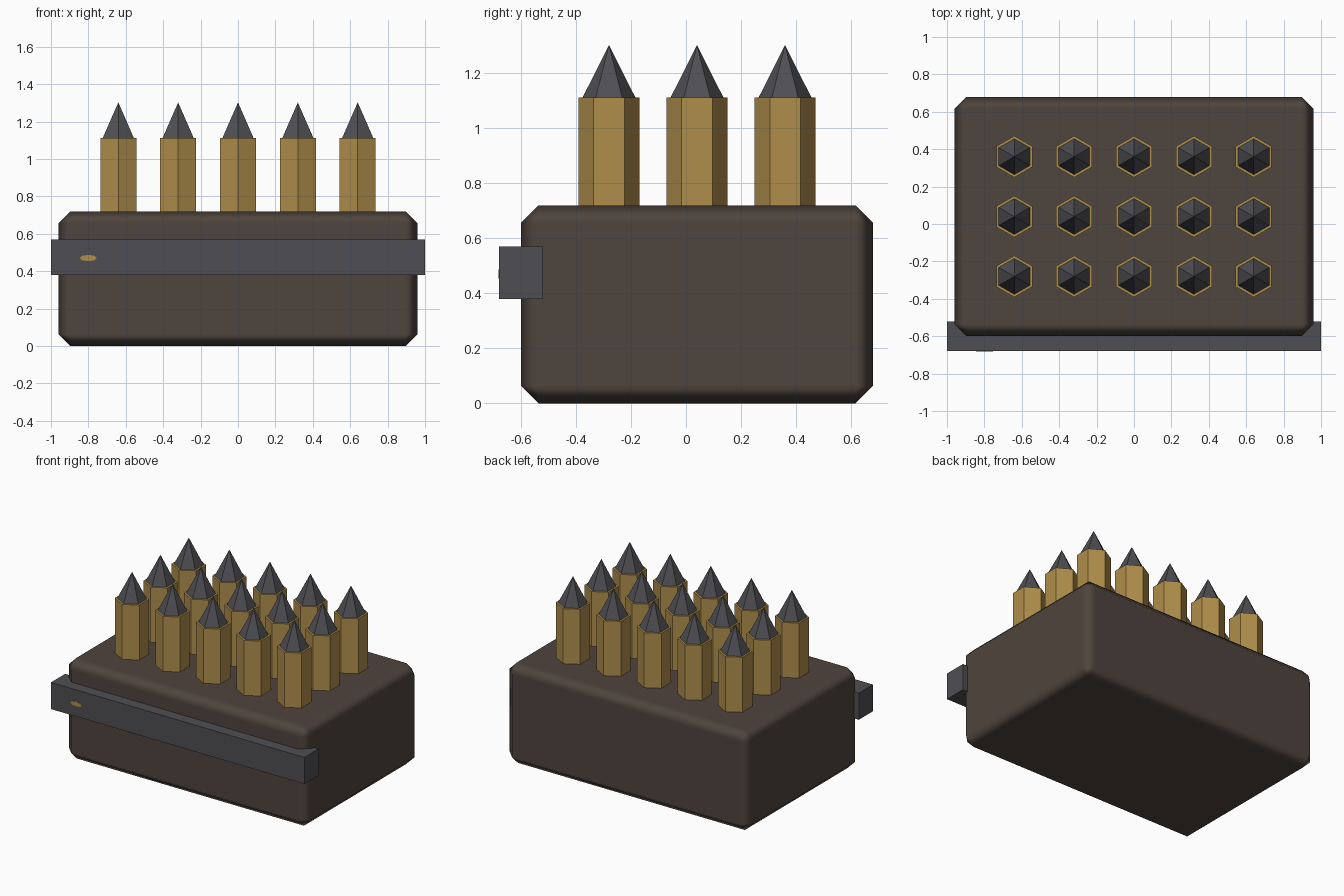
import bpy

if "Cube" in bpy.data.objects:
    bpy.data.objects.remove(bpy.data.objects["Cube"])


def material(name, rgb):
    m = bpy.data.materials.new(name)
    m.diffuse_color = (*rgb, 1)
    m.use_nodes = True
    m.node_tree.nodes["Principled BSDF"].inputs["Base Color"].default_value = m.diffuse_color
    return m


BROWN = material("dark brown", (0.078, 0.058, 0.047))
GREY = material("gunmetal grey", (0.078, 0.078, 0.088))
BRASS = material("brass", (0.43, 0.27, 0.07))


def box(name, x, y, z, mat):
    """Box from (min, max) ranges on each axis."""
    bpy.ops.mesh.primitive_cube_add(
        size=1, location=[(a + b) / 2 for a, b in (x, y, z)])
    ob = bpy.context.object
    ob.name = name
    ob.scale = [b - a for a, b in (x, y, z)]
    bpy.ops.object.transform_apply(location=False, rotation=False, scale=True)
    ob.data.materials.append(mat)
    return ob


def hex_cone(name, x, y, z0, z1, r0, r1, mat):
    """Six-sided prism or spike with a corner facing +y."""
    bpy.ops.mesh.primitive_cone_add(
        vertices=6, radius1=r0, radius2=r1, depth=z1 - z0,
        location=(x, y, (z0 + z1) / 2))
    ob = bpy.context.object
    ob.name = name
    ob.data.materials.append(mat)
    return ob


# Chamfered block with soft shading across the chamfers
body = box("pouch_body", (-0.96, 0.96), (-0.60, 0.68), (0, 0.72), BROWN)
bevel = body.modifiers.new("chamfer", 'BEVEL')
bevel.width = 0.064
bevel.segments = 1
bevel.harden_normals = True
for p in body.data.polygons:
    p.use_smooth = True

# Strap across the front
box("front_strap", (-1, 1), (-0.68, -0.52), (0.38, 0.57), GREY)

# Small brass mark on the strap
bpy.ops.mesh.primitive_cylinder_add(
    vertices=8, radius=1, depth=1, location=(-0.80, -0.68, 0.47),
    rotation=(1.5707963, 0, 0))
mark = bpy.context.object
mark.name = "strap_stud"
mark.scale = (0.046, 0.017, 0.003)
mark.data.materials.append(BRASS)

# Grid of hexagonal rounds with pointed tips
for row in range(3):
    for col in range(5):
        x, y = -0.64 + 0.32 * col, -0.28 + 0.32 * row
        hex_cone("round_case", x, y, 0.70, 1.112, 0.111, 0.111, BRASS)
        hex_cone("round_tip", x, y, 1.11, 1.302, 0.097, 0, GREY)
